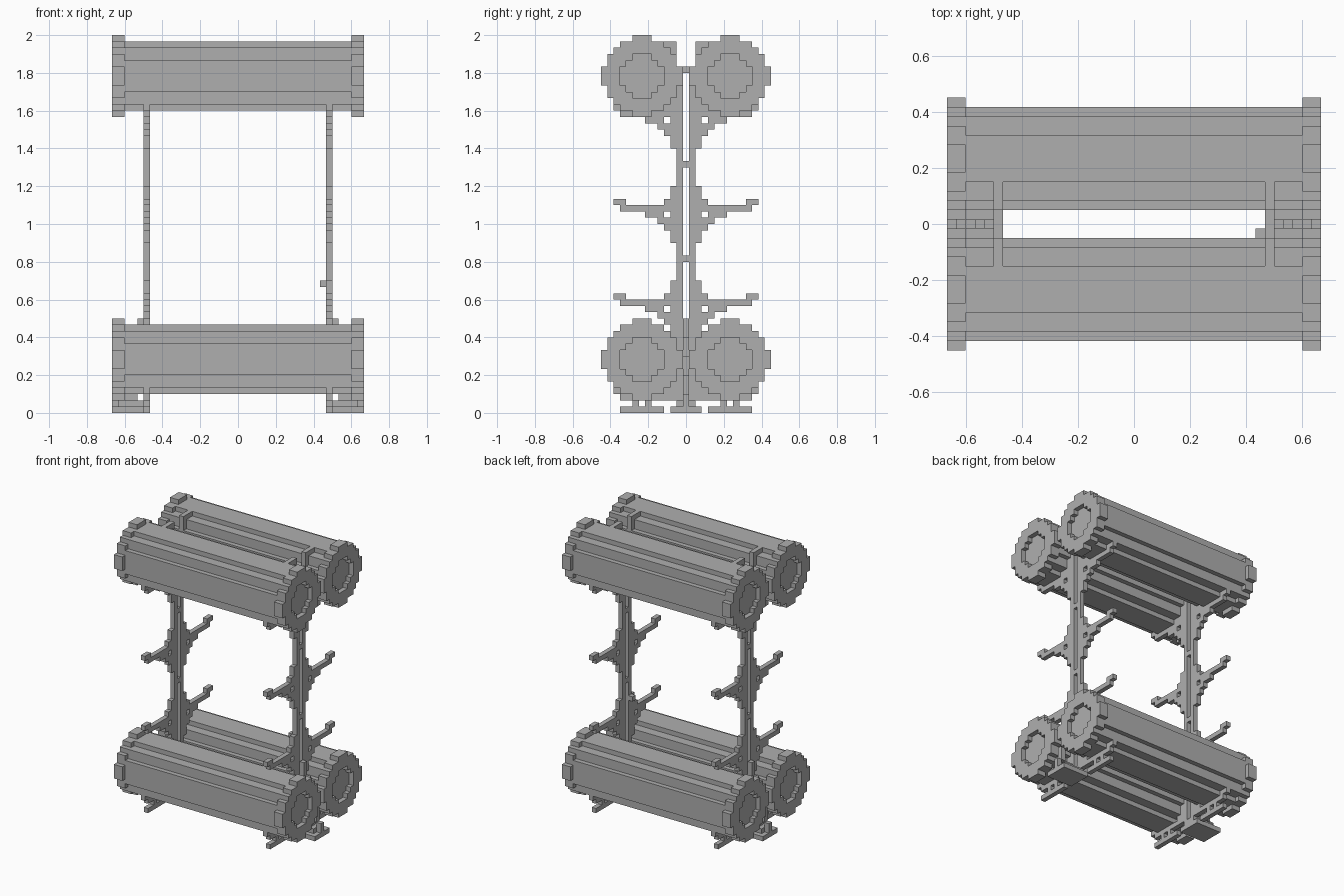
import bpy, bmesh

cube = bpy.data.objects.get("Cube")
if cube:
    bpy.data.objects.remove(cube, do_unlink=True)

U = 1 / 30  # edge of one block

grey = bpy.data.materials.new("plain grey")
grey.use_nodes = True
COLOUR = (0.43, 0.43, 0.43, 1)
grey.diffuse_color = COLOUR
grey.node_tree.nodes["Principled BSDF"].inputs["Base Color"].default_value = COLOUR


def prism(name, cells, x0, x1, axis="x"):
    """Extrude a set of square cells (a, row) from x0 to x1 along the axis."""
    bm = bmesh.new()

    def quad(*pts):
        out = []
        for a, z, d in pts:
            xy = (d, a) if axis == "x" else (a, -d)
            out.append(bm.verts.new((xy[0] * U, xy[1] * U, z * U)))
        bm.faces.new(out)

    for a, r in cells:
        l, h, t = a - 0.5, a + 0.5, r + 1
        quad((l, r, x1), (h, r, x1), (h, t, x1), (l, t, x1))
        quad((l, t, x0), (h, t, x0), (h, r, x0), (l, r, x0))
        if (a - 1, r) not in cells:
            quad((l, r, x0), (l, r, x1), (l, t, x1), (l, t, x0))
        if (a + 1, r) not in cells:
            quad((h, r, x1), (h, r, x0), (h, t, x0), (h, t, x1))
        if (a, r - 1) not in cells:
            quad((l, r, x1), (l, r, x0), (h, r, x0), (h, r, x1))
        if (a, r + 1) not in cells:
            quad((l, t, x0), (l, t, x1), (h, t, x1), (h, t, x0))
    bmesh.ops.remove_doubles(bm, verts=bm.verts, dist=U / 100)
    bmesh.ops.dissolve_limit(bm, angle_limit=0.01, verts=bm.verts, edges=bm.edges)
    bmesh.ops.recalc_face_normals(bm, faces=bm.faces)
    mesh = bpy.data.meshes.new(name)
    bm.to_mesh(mesh)
    bm.free()
    mesh.materials.append(grey)
    obj = bpy.data.objects.new(name, mesh)
    bpy.context.collection.objects.link(obj)
    return obj


def disc(y, row, reach):
    """Stepped disc: reach lists the half width of each row outward."""
    return {(y + a, row + s * i) for i, w in enumerate(reach)
            for s in (-1, 1) for a in range(-w, w + 1)}


def box(a0, a1, r0, r1):
    return {(a, r) for a in range(a0, a1 + 1) for r in range(r0, r1 + 1)}


# Four stepped barrels with thick end rims and recessed lids
RIM, BODY, LID = (6, 6, 5, 5, 4, 3, 1), (5, 5, 5, 4, 4, 2), (3, 3, 2, 1)
for level, row in (("lower", 8), ("upper", 53)):
    for place, y in (("front", -7), ("back", 7)):
        label = level + "_" + place
        prism(label + "_barrel", disc(y, row, BODY), -19, 19)
        rim = disc(y, row, RIM) - disc(y, row, LID)
        prism(label + "_left_rim", rim, 18, 20)
        prism(label + "_right_rim", rim, -20, -18)

# Half of a rack end: one post with four braced arms
half = box(1, 1, 0, 54)
for arm in (3, 18, 33, 48):
    half |= box(1, 3, arm, arm) | box(10, 11, arm, arm)   # arm tip
    half |= box(3, 10, arm - 1, arm - 1)                  # arm
    half |= box(2, 2, arm - 1, arm + 2)
    half |= box(0, 0, arm + 6, arm + 6)                   # rung
    if arm > 3:
        half |= box(4, 6, arm - 2, arm - 2)               # brace below the arm
        half |= box(2, 4, arm - 3, arm - 3)
        half |= box(2, 3, arm - 4, arm - 4)
        half |= box(2, 2, arm - 6, arm - 2)
half |= box(2, 4, 48, 58)                                 # top bracket
half |= box(4, 10, 0, 0) | {(6, 1), (8, 1)}               # foot
half |= box(0, 2, 0, 0) | {(0, 1)}
frame = half | {(-a, r) for a, r in half}

# Stay between the barrels, stepping outward to the floor
stay = set()
for step in range(5):
    top = 14 - 3 * step
    stay |= box(15 + step, 15 + step, top - 2, top)
stay |= box(14, 19, 1, 1) | box(16, 17, 2, 2)

for side, s in (("left", 1), ("right", -1)):
    prism(side + "_rack_frame", frame, min(14 * s, 15 * s), max(14 * s, 15 * s))
    outline = {(s * (a + 0.5), r) for a, r in stay}
    prism(side + "_stay", outline, -0.5, 0.5, axis="y")
    prism(side + "_floor_plate", box(-2, 2, 0, 0), min(15 * s, 20 * s), max(15 * s, 20 * s))
    prism(side + "_plate_step", box(-1, 1, 1, 1), min(15 * s, 19 * s), max(15 * s, 19 * s))

# Small peg on the inside of the left frame
prism("peg", {(-1, 20)}, 13, 14)
